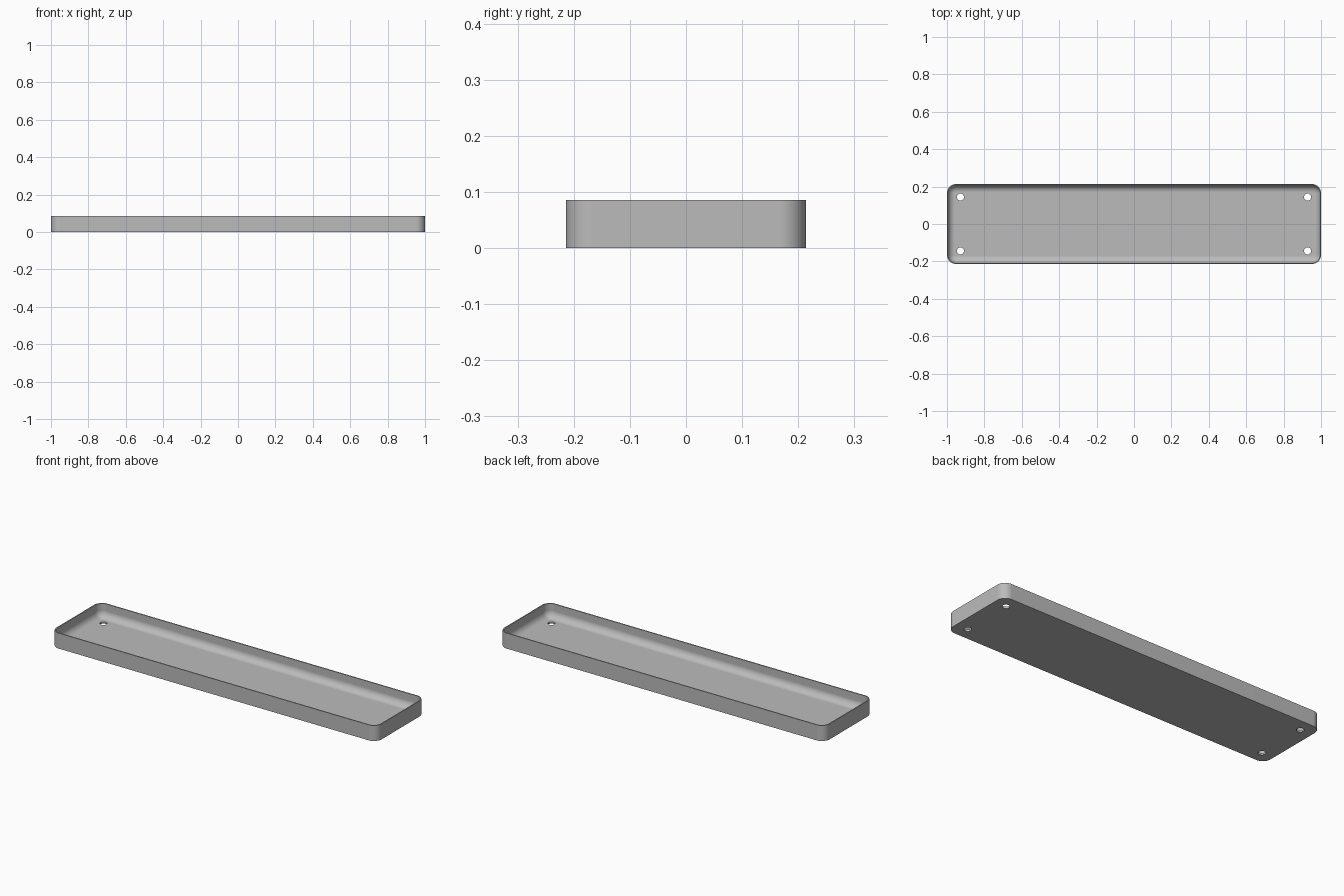
import bpy, bmesh
from math import sin, cos, pi

if "Cube" in bpy.data.objects:
    bpy.data.objects.remove(bpy.data.objects["Cube"])

HX, HY, H = 1.0, 0.214, 0.086      # half length, half width, height
CORNER, WALL, FLOOR, FILLET = 0.048, 0.006, 0.01, 0.038
HOLE_X, HOLE_Y, HOLE_R = 0.928, 0.144, 0.019
STEPS = 12


def rounded_ring(bm, inset, z):
    """Ring of vertices around a rounded rectangle."""
    r = CORNER - inset
    ring = []
    for q, (sx, sy) in enumerate([(1, 1), (-1, 1), (-1, -1), (1, -1)]):
        for i in range(STEPS + 1):
            a = (q + i / STEPS) * pi / 2
            ring.append(bm.verts.new((sx * (HX - CORNER) + r * cos(a),
                                      sy * (HY - CORNER) + r * sin(a), z)))
    return ring


# Grey material
grey = bpy.data.materials.new("grey plastic")
grey.use_nodes = True
colour = (0.5, 0.5, 0.5, 1)
grey.diffuse_color = colour
grey.node_tree.nodes["Principled BSDF"].inputs["Base Color"].default_value = colour

# Tray shell: outer wall, rim, inner wall and rounded inner floor edge
bm = bmesh.new()
profile = [(0, 0), (0, H), (WALL, H)]
for i in range(STEPS + 1):
    a = i / STEPS * pi / 2
    profile.append((WALL + FILLET * (1 - cos(a)), FLOOR + FILLET * (1 - sin(a))))
rings = [rounded_ring(bm, *p) for p in profile]
for low, high in zip(rings, rings[1:]):
    n = len(low)
    for i in range(n):
        j = (i + 1) % n
        bm.faces.new((low[i], low[j], high[j], high[i]))
bm.faces.new(rings[0][::-1])
bm.faces.new(rings[-1])
bmesh.ops.recalc_face_normals(bm, faces=bm.faces)
mesh = bpy.data.meshes.new("tray")
bm.to_mesh(mesh)
bm.free()
mesh.materials.append(grey)
tray = bpy.data.objects.new("tray", mesh)
bpy.context.collection.objects.link(tray)
bpy.ops.object.select_all(action="DESELECT")

# Four screw holes through the floor
for sx in (-1, 1):
    for sy in (-1, 1):
        bpy.ops.mesh.primitive_cylinder_add(vertices=32, radius=HOLE_R, depth=0.06,
                                            location=(sx * HOLE_X, sy * HOLE_Y, 0))
        cutter = bpy.context.object
        cutter.name = "hole_cutter"
        cutter.hide_render = True
        cut = tray.modifiers.new("hole", "BOOLEAN")
        cut.operation = "DIFFERENCE"
        cut.solver = "EXACT"
        cut.object = cutter
        bpy.context.view_layer.objects.active = tray
        bpy.ops.object.modifier_apply(modifier=cut.name)
        bpy.data.objects.remove(cutter)

# Smooth curves with crisp rim and holes
bpy.ops.object.select_all(action="DESELECT")
tray.select_set(True)
bpy.context.view_layer.objects.active = tray
bpy.ops.object.shade_smooth_by_angle(angle=pi / 6)
weighted = tray.modifiers.new("clean_shading", "WEIGHTED_NORMAL")
weighted.keep_sharp = True
